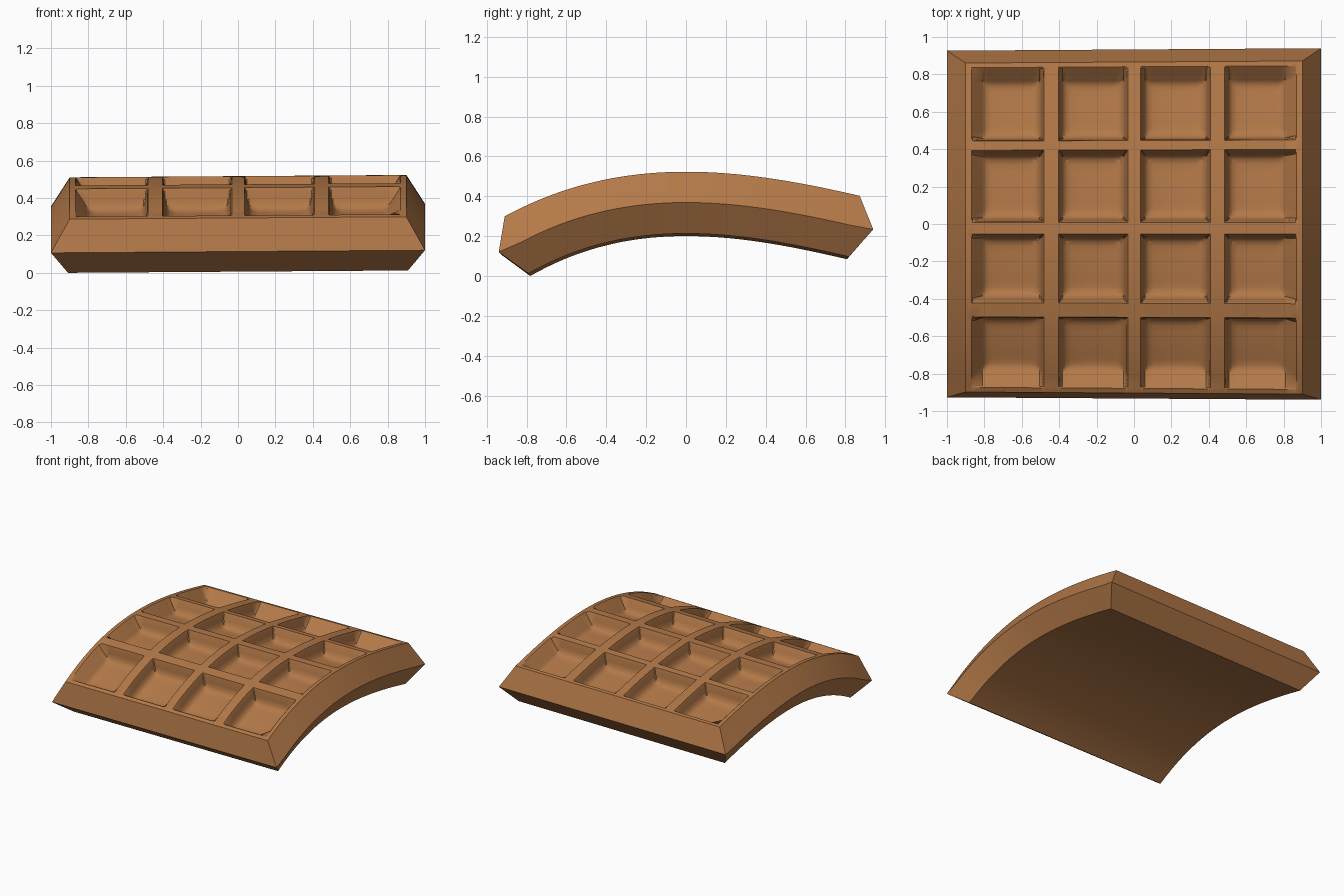
import bpy, bmesh
from mathutils import Vector

if "Cube" in bpy.data.objects:
    bpy.data.objects.remove(bpy.data.objects["Cube"])

THICK, REACH, DEPTH = 0.31, 0.095, 0.115
V0, V1, HX = -0.905, 0.865, 0.9

# wall profiles of a pocket: (distance from edge, fraction of depth)
INNER = [(0, 0), (.006, .12), (.014, .5), (.024, .78), (.042, .93), (.07, 1)]
OUTER = [(0, 0), (.006, .05), (.06, .8), (.075, .92), (.092, .98), (.115, 1)]

COLS = [(-.87, -.48), (-.405, -.033), (.035, .408), (.485, .87)]
ROWS = [(-.88, -.50), (-.425, -.055), (.008, .395), (.445, .84)]


def stations(pockets, lo, hi, floor_steps):
    """Grid positions and depth fraction along one axis."""
    out = [(lo, 0)]
    for k, (a, b) in enumerate(pockets):
        first = OUTER if k == 0 else INNER
        last = OUTER if k == len(pockets) - 1 else INNER
        out += [(a + d, f) for d, f in first]
        p, q = a + first[-1][0], b - last[-1][0]
        out += [(p + (q - p) * s / floor_steps, 1) for s in range(1, floor_steps)]
        out += [(b - d, f) for d, f in reversed(last)]
    return out + [(hi, 0)]


def bend(x, v, d, e=0):
    """Place a flat point on the arch: d = depth, e = reach along the arch."""
    z = .523 - .216 * v * v + .063 * v ** 3
    slope = .75 * (-.432 * v + .189 * v * v)
    t = Vector((0, 1, slope)).normalized()
    p = Vector((x, v, z)) + t * e - Vector((0, -t.z, t.y)) * d
    p.y *= 1 + .007 * x
    p.z += .007 * x
    return p


xs = stations(COLS, -HX, HX, 3)
vs = stations(ROWS, V0, V1, 6)
nx, nv = len(xs), len(vs)
bm = bmesh.new()

# pocketed top and plain underside
top = [[bm.verts.new(bend(x, v, DEPTH * min(fx, fv))) for v, fv in vs] for x, fx in xs]
bot = [[bm.verts.new(bend(x * 1.01, v, THICK)) for v, _ in vs] for x, _ in xs]
for i in range(nx - 1):
    for j in range(nv - 1):
        for g in (top, bot):
            bm.faces.new((g[i][j], g[i + 1][j], g[i + 1][j + 1], g[i][j + 1]))

# pointed rim all round
loop = ([(i, 0) for i in range(nx - 1)] + [(nx - 1, j) for j in range(nv - 1)]
        + [(i, nv - 1) for i in range(nx - 1, 0, -1)] + [(0, j) for j in range(nv - 1, 0, -1)])
mid = []
for i, j in loop:
    x, v = xs[i][0], vs[j][0]
    e = -REACH if j == 0 else REACH if j == nv - 1 else 0
    mid.append(bm.verts.new(bend(x / HX if i in (0, nx - 1) else x, v, THICK / 2, e)))
for k in range(len(loop)):
    n = (k + 1) % len(loop)
    (a, b), (c, d) = loop[k], loop[n]
    bm.faces.new((top[a][b], mid[k], mid[n], top[c][d]))
    bm.faces.new((mid[k], bot[a][b], bot[c][d], mid[n]))
bmesh.ops.recalc_face_normals(bm, faces=bm.faces)

# stand on the ground, centred
ys = [v.co.y for v in bm.verts]
shift = Vector((0, -(min(ys) + max(ys)) / 2, -min(v.co.z for v in bm.verts)))
bmesh.ops.translate(bm, verts=bm.verts, vec=shift)

mesh = bpy.data.meshes.new("curved_waffle_slab")
bm.to_mesh(mesh)
bm.free()
slab = bpy.data.objects.new("curved_waffle_slab", mesh)
bpy.context.collection.objects.link(slab)
mat = bpy.data.materials.new("golden_brown")
mat.diffuse_color = (0.45, 0.19, 0.065, 1)
mat.use_nodes = True
mat.node_tree.nodes["Principled BSDF"].inputs["Base Color"].default_value = mat.diffuse_color
mesh.materials.append(mat)
bpy.context.view_layer.objects.active = slab
slab.select_set(True)
bpy.ops.object.shade_smooth_by_angle(angle=0.6)
